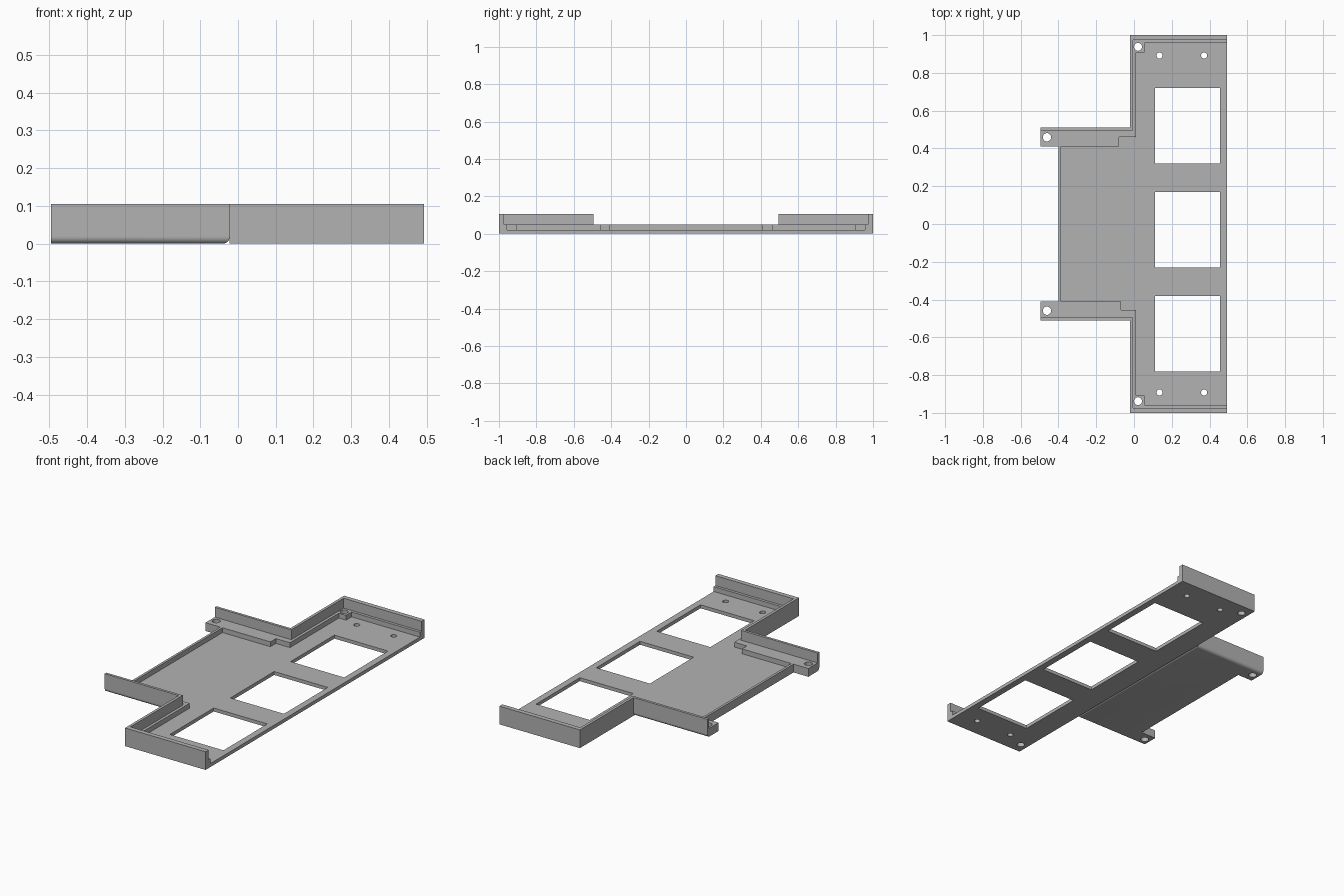
import bpy, bmesh, math

cube = bpy.data.objects.get("Cube")
if cube:
    bpy.data.objects.remove(cube, do_unlink=True)

grey = bpy.data.materials.new("plain_grey")
grey.use_nodes = True
grey.diffuse_color = (0.45, 0.45, 0.45, 1)
bsdf = next(n for n in grey.node_tree.nodes if n.type == 'BSDF_PRINCIPLED')
bsdf.inputs["Base Color"].default_value = grey.diffuse_color

BASE, LEDGE, TOP = 0.02, 0.048, 0.105    # heights of floor, ledge and wall
LEFT, MID, RIGHT = -0.495, -0.022, 0.493  # arm tips, body side, open side
ARM, LIP = 0.51, -0.40


def prism(name, outline, z0, z1, round_y=None):
    """Extrude an outline; optionally round its bottom edges lying on |y| = round_y."""
    bm = bmesh.new()
    face = bm.faces.new([bm.verts.new((x, y, z0)) for x, y in outline])
    up = bmesh.ops.extrude_face_region(bm, geom=[face])
    for v in up["geom"]:
        if isinstance(v, bmesh.types.BMVert):
            v.co.z = z1
    bmesh.ops.recalc_face_normals(bm, faces=bm.faces)
    if round_y:
        edges = [e for e in bm.edges if all(
            v.co.z < z0 + 0.001 and abs(abs(v.co.y) - round_y) < 0.001 for v in e.verts)]
        bmesh.ops.bevel(bm, geom=edges, offset=0.018, segments=6, profile=0.5, affect='EDGES')
    mesh = bpy.data.meshes.new(name)
    bm.to_mesh(mesh)
    bm.free()
    mesh.materials.append(grey)
    obj = bpy.data.objects.new(name, mesh)
    bpy.context.collection.objects.link(obj)
    return obj


def box(x0, x1, y0, y1):
    return [(x0, y0), (x1, y0), (x1, y1), (x0, y1)]


def circle(x, y, r, n=32):
    return [(x + r * math.cos(math.tau * i / n), y + r * math.sin(math.tau * i / n))
            for i in range(n)]


def cut(obj, outlines):
    """Punch the outlines through an object."""
    bpy.context.view_layer.objects.active = obj
    for outline in outlines:
        cutter = prism("cutter", outline, -0.1, 0.2)
        cutter.hide_render = True
        mod = obj.modifiers.new("cut", 'BOOLEAN')
        mod.operation, mod.solver, mod.object = 'DIFFERENCE', 'EXACT', cutter
        bpy.ops.object.modifier_apply(modifier=mod.name)
        bpy.data.objects.remove(cutter, do_unlink=True)


arm_holes = [circle(-0.461, s * 0.459, 0.022) for s in (-1, 1)]
corner_holes = [circle(0.021, s * 0.938, 0.021) for s in (-1, 1)]
small_holes = [circle(x, s * 0.892, 0.016) for s in (-1, 1) for x in (0.135, 0.371)]
windows = [box(0.112, 0.455, y - 0.2, y + 0.2) for y in (-0.582, -0.03, 0.52)]

# Floor: long body with windows, and side section with two arms
body = prism("body_floor", box(MID, RIGHT, -1, 1), 0, BASE)
cut(body, windows + small_holes + corner_holes)
side = prism("side_floor", [
    (MID, -ARM), (LEFT, -ARM), (LEFT, -0.41), (LIP, -0.41),
    (LIP, 0.41), (LEFT, 0.41), (LEFT, ARM), (MID, ARM)], 0, BASE, ARM)
cut(side, arm_holes)

# Low lip between the arms
lip = prism("side_lip", box(LIP, LIP + 0.014, -0.41, 0.41), BASE, LEDGE)

# Stepped ledges and the thin walls above them, one set at each end
parts = [body, side, lip]
for label, s, step_x, step_y in (("back", 1, -0.08, 0.46), ("front", -1, -0.07, 0.455)):
    outer = [(RIGHT, 1), (MID, 1), (MID, ARM), (LEFT, ARM)]
    ledge_in = [(LEFT, 0.41), (step_x, 0.41), (step_x, step_y), (0.01, step_y),
                (0.01, 0.907), (0.056, 0.907), (0.056, 0.957), (RIGHT, 0.957)]
    wall_in = [(LEFT, 0.495), (-0.006, 0.495), (-0.006, 0.973), (RIGHT, 0.973)]
    ledge = prism(label + "_ledge", [(x, s * y) for x, y in outer + ledge_in], BASE, LEDGE)
    cut(ledge, arm_holes + corner_holes)
    wall = prism(label + "_wall", [(x, s * y) for x, y in outer + wall_in], LEDGE, TOP)
    parts += [ledge, wall]

# Smooth the round holes and rounded edges, keep corners sharp
bpy.ops.object.select_all(action='DESELECT')
for obj in parts:
    obj.select_set(True)
bpy.context.view_layer.objects.active = body
bpy.ops.object.shade_smooth_by_angle(angle=math.radians(30))
